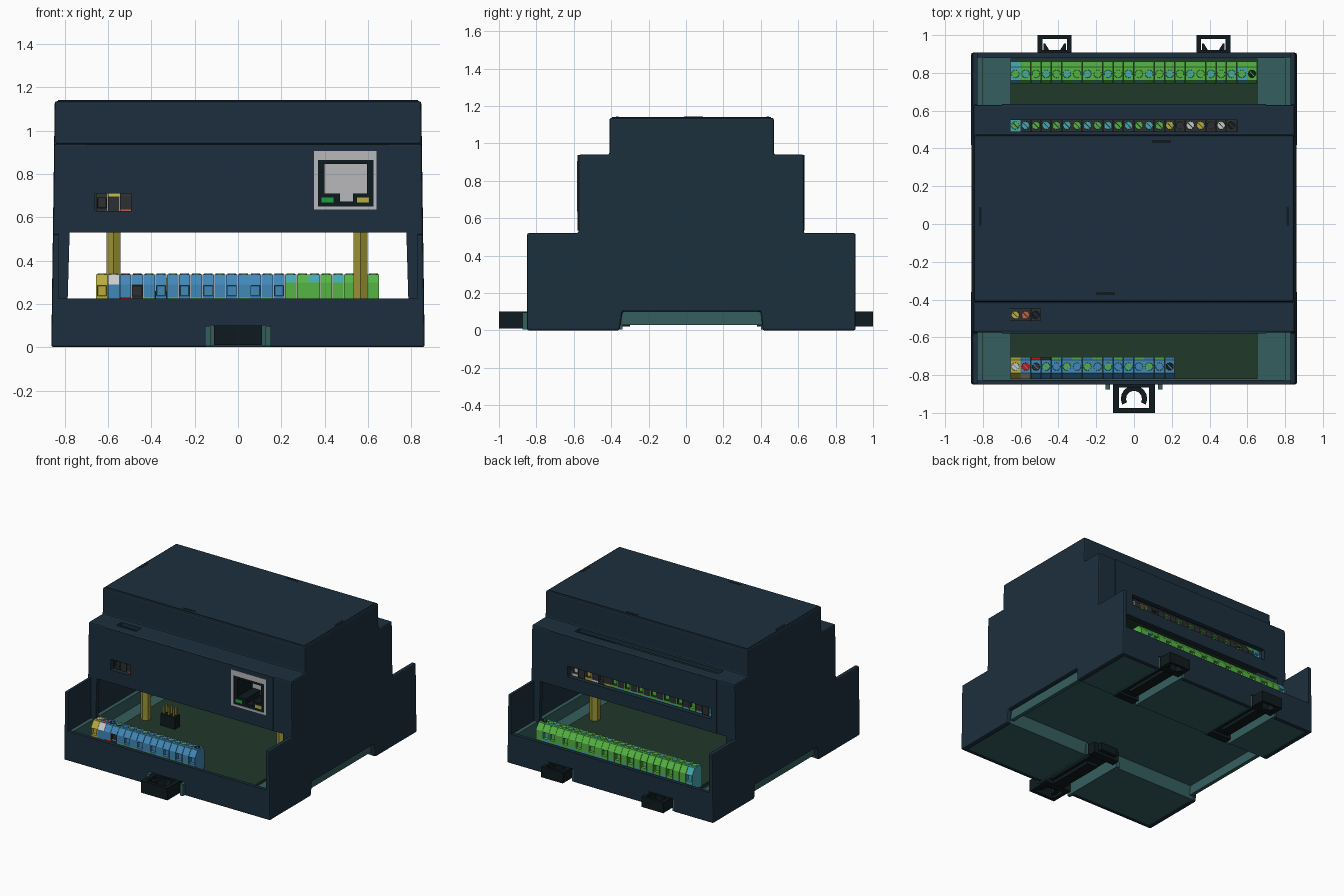
import bpy, bmesh, math
from mathutils import Matrix, Vector

if "Cube" in bpy.data.objects:
    bpy.data.objects.remove(bpy.data.objects["Cube"])

# ---------- helpers ----------
def mat(name, hexa):
    lin = [((int(hexa[i:i+2], 16) / 255 + 0.055) / 1.055) ** 2.4 for i in (0, 2, 4)]
    m = bpy.data.materials.new(name)
    m.diffuse_color = (*lin, 1)
    m.use_nodes = True
    m.node_tree.nodes["Principled BSDF"].inputs["Base Color"].default_value = m.diffuse_color
    return m

M = {n: mat(n, h) for n, h in dict(
    navy="1c2f3d", tray="365f5f", black="0f1a1e", pcb="21382a", brass="9c9436", grey="b9b9bb",
    teal="46a9b5", green="55b444", blue="4288b8", yellow="b9ad3f", white="c4c4c4",
    red="cc1515", dark="2c2f31", orange="c85f4c", led="20a040").items()}

def finish(name, bm, mats):
    bmesh.ops.recalc_face_normals(bm, faces=bm.faces)
    me = bpy.data.meshes.new(name)
    bm.to_mesh(me)
    bm.free()
    ob = bpy.data.objects.new(name, me)
    for m in mats:
        me.materials.append(M[m])
    bpy.context.collection.objects.link(ob)
    return ob

def add_box(bm, x0, x1, y0, y1, z0, z1):
    mx = (Matrix.Translation(((x0+x1)/2, (y0+y1)/2, (z0+z1)/2))
          @ Matrix.Diagonal((x1-x0, y1-y0, z1-z0, 1)))
    bmesh.ops.create_cube(bm, size=1, matrix=mx)

def boxes(name, m, *bs):
    bm = bmesh.new()
    for b in bs:
        add_box(bm, *b)
    return finish(name, bm, [m])

def add_prism(bm, pts, a, b, axis='x'):
    """Extrude a closed outline: (y, z) along x, or (x, y) along z."""
    at = (lambda p, t: (t, *p)) if axis == 'x' else (lambda p, t: (*p, t))
    f = bm.faces.new([bm.verts.new(at(p, a)) for p in pts])
    top = bmesh.ops.extrude_face_region(bm, geom=[f])['geom']
    move = Vector(at((0, 0), b - a))
    bmesh.ops.translate(bm, verts=[v for v in top if isinstance(v, bmesh.types.BMVert)], vec=move)

def prism(name, m, pts, a, b, axis='x'):
    bm = bmesh.new()
    add_prism(bm, pts, a, b, axis)
    return finish(name, bm, [m])

def cut(ob, *cutters):
    for c in cutters:
        md = ob.modifiers.new("cut", 'BOOLEAN')
        md.operation, md.solver, md.object = 'DIFFERENCE', 'EXACT', c
        c.hide_render = True
    bpy.context.view_layer.objects.active = ob
    for md in list(ob.modifiers):
        bpy.ops.object.modifier_apply(modifier=md.name)

# ---------- housing shell: stepped, drafted, hollow ----------
case = prism("housing", "navy", [
    (-.85, 0), (-.85, .52), (-.575, .52), (-.575, .94), (-.41, .94), (-.41, 1.136),
    (.47, 1.136), (.47, .94), (.63, .94), (.63, .52), (.907, .52), (.907, 0),
    (.41, 0), (.40, .1), (-.34, .1), (-.355, 0)], -1, 1)
for v in case.data.vertices:
    v.co.x *= .862 - .016 * v.co.z / 1.14
bev = case.modifiers.new("edges", 'BEVEL')
bev.width, bev.segments = .01, 2
cavity = prism("cavity_cutter", "navy", [
    (-.825, -.1), (-.825, .53), (-.545, .53), (-.545, .91), (-.38, .91), (-.38, 1.11),
    (.44, 1.11), (.44, .91), (.60, .91), (.60, .53), (.88, .53), (.88, -.1)], -.828, .828)
bays = boxes("bay_cutter", "navy", (-.828, .828, -.9, -.8, .225, .6), (-.828, .828, .85, 1, .225, .6))
ports = boxes("port_cutter", "navy",
    (-.66, -.495, -.7, -.5, .63, .71), (-.655, .545, .55, .7, .63, .71),
    (.35, .64, -.7, -.5, .635, .905),
    (-.66, -.495, -.51, -.45, .88, 1), (-.655, .545, .49, .55, .88, 1))
CLIPS = (-.42, .42)
slots = boxes("clip_slot_cutter", "navy", (-.15, .15, -1, -.3, -.1, .1),
              *[(x-.115, x+.115, .36, 1, -.1, .1) for x in CLIPS])
cut(case, cavity, bays, ports, slots)

# removable front and rear panels, slightly proud
for n, y in (("front", -.575), ("rear", .63)):
    cut(boxes(n + "_panel", "navy", (-.7, .7, y-.004, y+.004, .535, .937)), ports)
# narrow returns beside the through opening
bm = bmesh.new()
for s in (-1, 1):
    for y in (-.575, .60):
        n0 = len(bm.verts)
        add_box(bm, min(s*.79, s*.84), max(s*.79, s*.84), y, y+.03, .1, .54)
        bm.verts.ensure_lookup_table()
        for v in bm.verts[n0:]:
            if v.co.z > .5 and abs(v.co.x) < .8:
                v.co.x = s * .777
finish("opening_returns", bm, ["navy"])
# lid plate and its latch notches
boxes("lid", "navy", (-.832, .832, -.395, .455, 1.13, 1.141))
boxes("latch_notches", "black", (.095, .195, .43, .445, 1.14, 1.1425), (-.2, -.1, -.375, -.36, 1.14, 1.1425),
      (-.82, -.808, -.01, .09, 1.14, 1.1425), (.808, .82, -.01, .09, 1.14, 1.1425))

# ---------- base tray with rail channel ----------
tray = prism("base_tray", "tray", [
    (-.826, .006), (-.355, .006), (-.34, .1), (.40, .1), (.41, .006), (.881, .006),
    (.881, .04), (.45, .04), (.44, .13), (-.38, .13), (-.395, .04), (-.826, .04)], -.829, .829)
cut(tray, slots)
guides = [(-.15, .15, -.825, -.3, .1, .13)]
guides += [(s*.14-.012, s*.14+.012, -.875, -.34, .005, .095) for s in (-1, 1)]
for c in CLIPS:
    guides.append((c-.115, c+.115, .36, .88, .1, .13))
    guides += [(c+s*.107-.008, c+s*.107+.008, .40, .905, .005, .095) for s in (-1, 1)]
guides += [(s*.814-.014, s*.814+.014, -.825, .88, .03, .22) for s in (-1, 1)]
boxes("tray_guides_and_walls", "tray", *guides)

# ---------- rail clips ----------
bm = bmesh.new()
for b in [(-.11, .11, -1, -.975, .01, .1), (-.11, -.08, -1, -.84, .01, .1), (.08, .11, -1, -.84, .01, .1),
          (-.11, .11, -.865, -.82, .01, .1), (-.07, .07, -.83, -.27, .04, .095),
          (-.11, .11, -.36, -.30, .02, .098), (-.045, .045, -.83, -.45, .015, .05)]:
    add_box(bm, *b)
arc = [math.pi * (i / 10 * 1.3 - .15) for i in range(11)]
ring = [(.07*math.cos(a), -.925+.07*math.sin(a)) for a in arc]
ring += [(.042*math.cos(a), -.925+.042*math.sin(a)) for a in reversed(arc)]
add_prism(bm, ring, .02, .09, 'z')
finish("front_rail_clip", bm, ["black"])
for i, c in enumerate(CLIPS):
    bm = bmesh.new()
    for b in [(-.09, .09, .98, 1, .02, .1), (-.09, -.065, .9, 1, .02, .1), (.065, .09, .9, 1, .02, .1),
              (-.09, .09, .87, .92, .02, .1), (-.06, .06, .36, .88, .04, .095),
              (-.09, .09, .38, .44, .02, .098), (-.04, .04, .5, .88, .015, .05)]:
        add_box(bm, b[0]+c, b[1]+c, *b[2:])
    for s in (-1, 1):
        add_prism(bm, [(c+s*.06, .915), (c+s*.025, .915), (c+s*.05, .955), (c+s*.06, .955)], .02, .09, 'z')
    finish(f"rear_rail_clip_{i+1}", bm, ["black"])

# ---------- circuit boards, standoffs, pin header ----------
boxes("lower_board", "pcb", (-.655, .655, -.82, .875, .15, .17))
boxes("upper_board", "pcb", (-.655, .655, -.53, .59, .56, .58))
bm = bmesh.new()
for x in (-.575, .565):
    for y in (-.28, .28):
        bmesh.ops.create_cone(bm, cap_ends=True, segments=6, radius1=.037, radius2=.037, depth=.39,
                              matrix=Matrix.Translation((x, y, .365)))
finish("standoffs", bm, ["brass"])
boxes("pin_header", "black", (-.43, -.31, -.31, -.25, .17, .26))
boxes("header_pins", "brass", *[(x-.006, x+.006, y-.006, y+.006, .25, .32)
      for x in (-.41, -.37, -.33) for y in (-.295, -.265)])

# ---------- screw terminal rows ----------
def terminal_row(name, colours, y_face, inward, dz=0.0, x0=-.6555, pitch=.0545):
    names = sorted(set(colours)) + ["black"]
    bm = bmesh.new()
    prof = [(0, .17), (0, .232), (0, .29), (.03, .335), (.1, .335), (.115, .3), (.115, .17)]
    pts = [(y_face + inward*d, z + dz) for d, z in prof]
    ys = y_face + inward * .065
    for i, c in enumerate(colours):
        n0 = len(bm.faces)
        a = x0 + i * pitch
        add_prism(bm, pts, a + .001, a + pitch - .001)
        bmesh.ops.recalc_face_normals(bm, faces=list(bm.faces)[n0:])
        # wire entry window
        win = [f for f in list(bm.faces)[n0:] if abs(f.calc_center_median().z - .261 - dz) < .002
               and abs(f.calc_center_median().y - y_face) < .001]
        rim = bmesh.ops.inset_individual(bm, faces=win, thickness=.008)['faces']
        bmesh.ops.inset_individual(bm, faces=win, thickness=.002, depth=-.02)
        # screw head
        pos = Matrix.Translation((a + pitch/2, ys, .336 + dz))
        bmesh.ops.create_cone(bm, cap_ends=True, segments=12, radius1=.022, radius2=.02, depth=.008, matrix=pos)
        for f in list(bm.faces)[n0:]:
            f.material_index = names.index(c)
        for f in rim:
            f.material_index = names.index(c)
        n1 = len(bm.faces)
        bmesh.ops.create_cube(bm, size=1, matrix=pos @ Matrix.Rotation(-.8, 4, 'Z')
                              @ Matrix.Diagonal((.034, .005, .0095, 1)))
        for f in list(bm.faces)[n1:]:
            f.material_index = len(names) - 1
    finish(name, bm, names)

terminal_row("lower_front_terminals", ["yellow", "white", "red", "dark"] + ["green", "blue"]*6, -.82, 1)
terminal_row("lower_rear_terminals", ["teal", "green"]*12, .86, -1)
terminal_row("upper_front_terminals", ["dark", "yellow", "orange"], -.547, 1, .405)
terminal_row("upper_rear_terminals", ["teal", "green"]*8 + ["yellow", "dark", "white"]*2, .587, -1, .405)

# ---------- network socket ----------
Y0, Y1 = -.582, -.35
boxes("socket_shell", "grey", (.35, .37, Y0, Y1, .635, .905), (.625, .64, Y0, Y1, .635, .905),
      (.37, .625, Y0, Y1, .865, .905), (.37, .625, Y0, Y1, .635, .65), (.37, .625, -.4, Y1, .65, .865))
L = Y0 + .004
boxes("socket_liner", "black", (.37, .40, L, -.4, .65, .865), (.595, .625, L, -.4, .65, .865),
      (.40, .595, L, -.4, .845, .865), (.40, .47, L, -.4, .65, .71), (.53, .595, L, -.4, .65, .71),
      (.47, .53, L, -.4, .65, .672))
boxes("socket_green_light", "led", (.385, .44, L-.003, L+.01, .668, .692))
boxes("socket_yellow_light", "yellow", (.55, .605, L-.003, L+.01, .668, .692))

# remove boolean helpers
for c in (cavity, bays, ports, slots):
    bpy.data.objects.remove(c, do_unlink=True)
